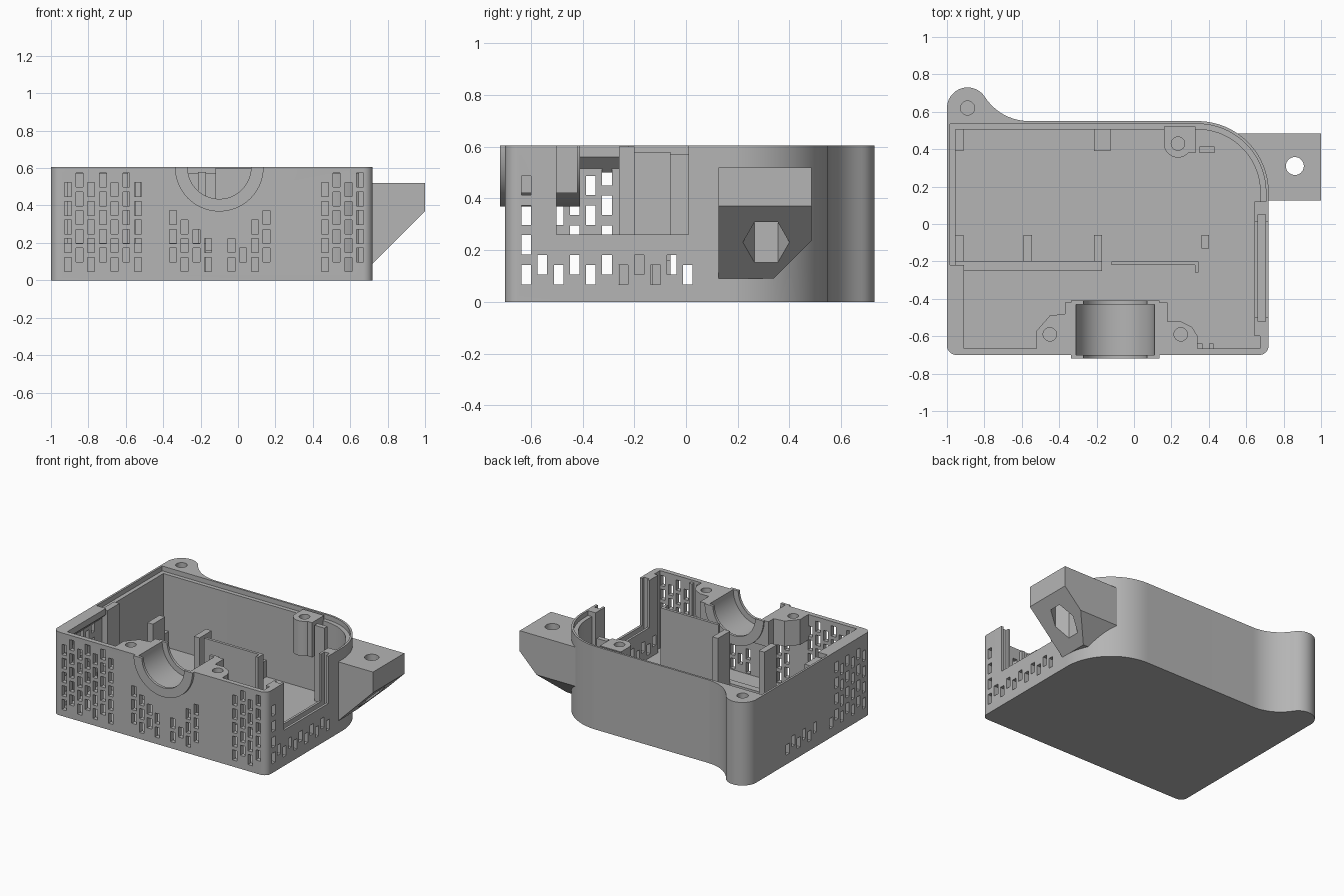
import bpy, bmesh
from math import sin, cos, radians

cube = bpy.data.objects.get("Cube")
if cube:
    bpy.data.objects.remove(cube, do_unlink=True)

grey = bpy.data.materials.new("plain_grey")
grey.use_nodes = True
grey.diffuse_color = (0.46, 0.46, 0.46, 1)
grey.node_tree.nodes["Principled BSDF"].inputs["Base Color"].default_value = (0.46, 0.46, 0.46, 1)

H = 0.605       # case height
FLOOR = 0.04


def finish(name, bm):
    bmesh.ops.recalc_face_normals(bm, faces=bm.faces)
    me = bpy.data.meshes.new(name)
    bm.to_mesh(me)
    bm.free()
    me.materials.append(grey)
    ob = bpy.data.objects.new(name, me)
    bpy.context.collection.objects.link(ob)
    return ob


def arc(cx, cy, r, a0, a1, n=16):
    steps = [radians(a0 + (a1 - a0) * i / n) for i in range(n + 1)]
    return [(cx + r * cos(a), cy + r * sin(a)) for a in steps]


def circle(cx, cy, r, n=48):
    return arc(cx, cy, r, 0, 360, n)[:-1]


def prism(name, pts, lo, hi, axis="z"):
    """Extrude a flat outline along an axis."""
    place = {"z": lambda p, d: (p[0], p[1], d),
             "y": lambda p, d: (p[0], d, p[1]),
             "x": lambda p, d: (d, p[0], p[1])}[axis]
    bm = bmesh.new()
    a = [bm.verts.new(place(p, lo)) for p in pts]
    b = [bm.verts.new(place(p, hi)) for p in pts]
    bm.faces.new(a)
    bm.faces.new(b)
    for i in range(len(pts)):
        j = (i + 1) % len(pts)
        bm.faces.new((a[i], a[j], b[j], b[i]))
    return finish(name, bm)


def boxes(name, spans):
    bm = bmesh.new()
    for x0, x1, y0, y1, z0, z1 in spans:
        vs = bmesh.ops.create_cube(bm, size=1)["verts"]
        for v in vs:
            v.co = (x0 if v.co.x < 0 else x1, y0 if v.co.y < 0 else y1,
                    z0 if v.co.z < 0 else z1)
    return finish(name, bm)


def combine(ob, tool, op="DIFFERENCE"):
    mod = ob.modifiers.new("bool", "BOOLEAN")
    mod.operation, mod.solver, mod.object = op, "EXACT", tool
    bpy.context.view_layer.objects.active = ob
    bpy.ops.object.modifier_apply(modifier=mod.name)
    bpy.data.objects.remove(tool, do_unlink=True)


# Outer case with screw ear at the back corner
outline = (arc(-0.95, -0.65, 0.05, 180, 270, 8) + arc(0.67, -0.65, 0.05, 270, 360, 8)
           + arc(0.34, 0.17, 0.38, 0, 90, 28)
           + arc(-0.56, 0.8325, 0.2825, 270, 212.8, 12)
           + arc(-0.89, 0.62, 0.11, 32.8, 180, 18)[1:])
case = prism("case", outline, 0, H)

# Side mounting block with sloped underside
block = prism("block", [(0.4, 0.52), (1, 0.52), (1, 0.37), (0.72, 0.09), (0.4, 0.09)],
              0.125, 0.485, "y")
combine(block, prism("cut", [(0.25, 0), (0.6, 0), (0.6, 0.35)], 0.3, 1.1, "x"))
combine(case, block, "UNION")
combine(case, prism("cut", circle(0.86, 0.31, 0.048), 0.1, 0.7))
combine(case, prism("cut", [(p[1] - 0.31 + 0.86, p[0] - 0.86 + 0.31)
                            for p in circle(0.86, 0.31, 0.09, 6)], 0.05, 0.42))

# Inside hollow and stepped rim
hollow = ([(-0.955, -0.665), (0.675, -0.665), (0.675, -0.6), (0.645, -0.6),
           (0.645, 0.12), (0.675, 0.12)]
          + arc(0.34, 0.17, 0.335, 0, 90, 28) + [(-0.955, 0.505)])
combine(case, prism("cut", hollow, FLOOR, 0.8))
rim = ([(-0.985, -0.22), (0.5, -0.22), (0.5, 0.12), (0.705, 0.12)]
       + arc(0.34, 0.17, 0.365, 0, 90, 28) + [(-0.985, 0.535)])
combine(case, prism("cut", rim, 0.57, 0.8))

# Side opening with panel groove
combine(case, boxes("cut", [(0.6, 0.8, -0.5, 0.01, 0.26, 0.8)]))
combine(case, boxes("cut", [(0.662, 0.702, -0.52, 0.05, 0.22, 0.8)]))
combine(case, prism("cut", circle(-0.89, 0.62, 0.038, 24), 0.3, 0.8))

# Vent slots in staggered columns
PITCH, W, T = 0.0625, 0.0185, 0.0375
front_rows = {**{i: 5 for i in (0, 1, 2, 3, 4, 5, 6, 22, 23, 24, 25)},
              9: 3, 10: 3, 11: 2, 12: 2, 14: 2, 15: 1, 16: 3, 17: 3}
vents = []
for i, rows in front_rows.items():
    x = -0.91 + PITCH * i
    for r in range(rows):
        z = 0.085 + 0.05 * (i % 2) + 0.1 * r
        vents.append((x - W, x + W, -0.75, -0.64, z - T, z + T))
right_rows = {0: 4, **{i: 1 for i in range(1, 11)}}
left_rows = {**{i: 4 for i in range(6)}, 6: 1, **{i: 1 for i in range(9, 15)}}
for table, x0, x1 in ((right_rows, 0.6, 0.8), (left_rows, -1.1, -0.9)):
    for i, rows in table.items():
        y = -0.618 + PITCH * i
        for r in range(rows):
            z = 0.105 + 0.038 * (i % 2) + 0.115 * r
            vents.append((x0, x1, y - W, y + W, z - T, z + T))
combine(case, boxes("cut", vents))
combine(case, prism("cut", circle(-0.1, H, 0.225), -0.8, -0.6, "y"))

# Bearing seat with two screw bosses
seat_outline = [(-0.52, -0.68), (-0.52, -0.57), (-0.45, -0.49), (-0.37, -0.48),
                (-0.37, -0.42), (0.18, -0.42), (0.18, -0.52), (0.25, -0.52),
                (0.31, -0.55), (0.34, -0.6), (0.34, -0.68)]
seat = prism("bearing_seat", seat_outline, 0.42, H)
half = arc(-0.1, H, 0.237, 180, 360, 36)
combine(seat, prism("half", half, -0.72, -0.41, "y"), "UNION")
combine(seat, prism("cut", circle(-0.1, H, 0.17), -0.8, -0.3, "y"))
combine(seat, prism("cut", circle(-0.1, H, 0.21), -0.7, -0.43, "y"))
for x in (-0.45, 0.25):
    combine(seat, prism("cut", circle(x, -0.59, 0.036, 24), 0.47, 0.8))

# Rear screw boss
boss = prism("rear_boss", [(0.16, 0.52)] + arc(0.235, 0.43, 0.075, 180, 320, 14)
             + [(0.33, 0.38), (0.33, 0.52)], 0.35, H - 0.002)
combine(boss, prism("cut", circle(0.235, 0.43, 0.036, 24), 0.42, 0.8))

# Overhanging shelf on the left wall
shelf = prism("left_shelf", [(-0.97, 0.5), (-0.97, H), (-0.91, H), (-0.91, 0.56)],
              -0.68, -0.22, "y")

# Board guides, divider and floor rail
guides = boxes("board_guides", [(x, x + 0.045, -0.2, -0.06, 0.03, 0.58)
                                for x in (-0.957, -0.59, -0.215)])
low_guides = boxes("low_guides", [(x, x + 0.045, 0.39, 0.51, 0.03, 0.16)
                                  for x in (-0.957, -0.215, -0.17)]
                   + [(0.36, 0.4, -0.13, -0.06, 0.03, 0.16)])
rail = boxes("floor_rail", [(-0.96, -0.17, -0.25, -0.2, 0.03, 0.2)])
divider = boxes("divider", [(-0.12, 0.34, -0.22, -0.2, 0.03, 0.6),
                            (0.325, 0.345, -0.26, -0.2, 0.03, 0.6)])
clips = boxes("corner_clips", [(0.35, 0.43, 0.38, 0.415, 0.03, 0.59),
                               (0.34, 0.365, -0.67, -0.64, 0.03, 0.59),
                               (0.4, 0.425, -0.67, -0.64, 0.03, 0.59)])

for ob in (case, seat, boss):
    bpy.ops.object.select_all(action="DESELECT")
    ob.select_set(True)
    bpy.context.view_layer.objects.active = ob
    bpy.ops.object.shade_smooth_by_angle(angle=radians(30))
